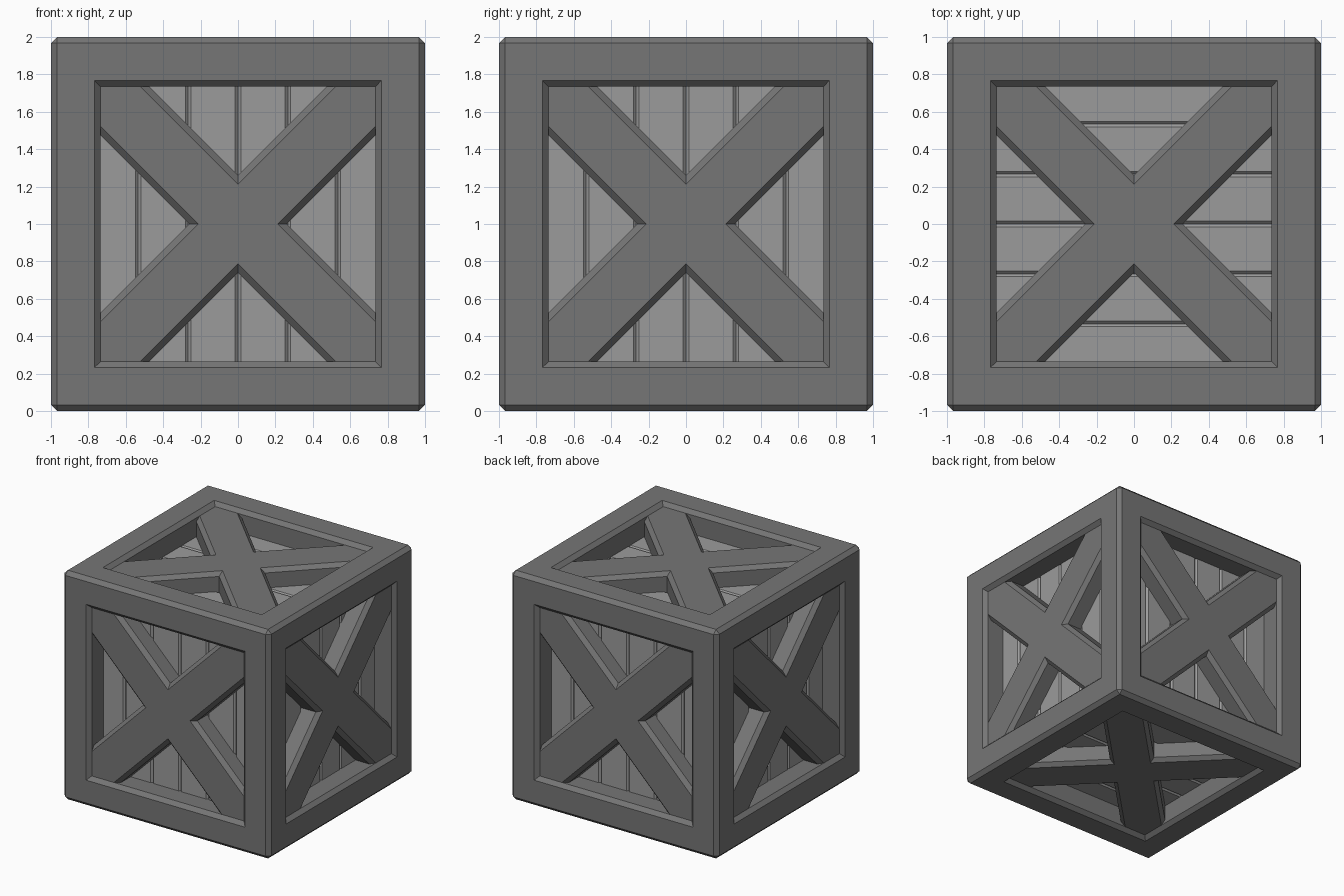
import bpy, bmesh
from math import pi
from mathutils import Matrix, Vector

if "Cube" in bpy.data.objects:
    bpy.data.objects.remove(bpy.data.objects["Cube"])

CH = 0.033       # chamfer used on all timber
OPEN = 0.735     # half width of each panel opening
DEPTH = 0.197    # how far the planks sit behind the outer face
PITCH = 0.267    # plank spacing
GROOVE = 0.015   # plank edge chamfer


def material(name, v):
    m = bpy.data.materials.new(name)
    m.diffuse_color = (v, v, v, 1)
    m.use_nodes = True
    m.node_tree.nodes["Principled BSDF"].inputs["Base Color"].default_value = m.diffuse_color
    return m


DARK, LIGHT = material("dark_grey", 0.18), material("light_grey", 0.33)


def finish(bm, name, mat, matrix=Matrix()):
    bm.transform(Matrix.Translation((0, 0, 1)) @ matrix)
    bmesh.ops.recalc_face_normals(bm, faces=bm.faces)
    me = bpy.data.meshes.new(name)
    bm.to_mesh(me)
    bm.free()
    me.materials.append(mat)
    bpy.context.collection.objects.link(bpy.data.objects.new(name, me))


def frame():
    # chamfered cube with a stepped recess sunk in each of its six sides
    bm = bmesh.new()
    bmesh.ops.create_cube(bm, size=2)
    bmesh.ops.bevel(bm, geom=bm.edges[:], offset=CH, segments=1,
                    profile=0.5, affect='EDGES')
    bm.normal_update()
    sides = [f for f in bm.faces if f.calc_area() > 1]
    for thick, depth in ((1 - 2 * CH - OPEN, 0), (CH, -CH),
                         (0, CH - DEPTH - GROOVE)):
        bmesh.ops.inset_individual(bm, faces=sides, thickness=thick,
                                   depth=depth, use_even_offset=True)
        bm.normal_update()
    finish(bm, "frame", DARK)


def brace(name, matrix):
    # cross outline, extruded outwards, then chamfered with an inset
    bm = bmesh.new()
    w, r = 0.184, 1.1
    turn = Matrix.Rotation(pi / 4, 3, 'Z')
    pts = []
    for k in range(4):
        rot = turn @ Matrix.Rotation(k * pi / 2, 3, 'Z')
        pts += [rot @ Vector((x, y, 1 - DEPTH - 0.01))
                for x, y in ((r, -w), (r, w), (w, w))]
    face = bm.faces.new([bm.verts.new(p) for p in pts])
    bm.normal_update()
    ext = bmesh.ops.extrude_face_region(bm, geom=[face])["geom"]
    top = [g for g in ext if isinstance(g, bmesh.types.BMFace)]
    bmesh.ops.translate(bm, vec=(0, 0, DEPTH + 0.01 - 2 * CH),
                        verts=top[0].verts[:])
    bm.normal_update()
    bmesh.ops.inset_individual(bm, faces=top, thickness=CH, depth=CH,
                               use_even_offset=True)
    finish(bm, name, DARK, matrix)


def planks(name, matrix):
    # six boards with chamfered long edges, running along local y
    bm = bmesh.new()
    h, low, top = PITCH / 2, 1 - DEPTH - 0.03, 1 - DEPTH
    profile = ((-h, low), (h, low), (h, top - GROOVE), (h - GROOVE, top),
               (GROOVE - h, top), (-h, top - GROOVE))
    for i in range(6):
        cx = (i - 2.5) * PITCH
        f = bm.faces.new([bm.verts.new((cx + x, -0.75, z)) for x, z in profile])
        ext = bmesh.ops.extrude_face_region(bm, geom=[f])["geom"]
        bmesh.ops.translate(bm, vec=(0, 1.5, 0), verts=[
            g for g in ext if isinstance(g, bmesh.types.BMVert)])
    finish(bm, name, LIGHT, matrix)


def R(angle, axis):
    return Matrix.Rotation(angle, 4, axis)


# local +z points out of each side of the crate
upright = R(pi / 2, 'X')
SIDES = {
    "front": upright,
    "right": R(pi / 2, 'Z') @ upright,
    "back": R(pi, 'Z') @ upright,
    "left": R(-pi / 2, 'Z') @ upright,
    "top": R(pi / 2, 'Z'),
    "bottom": R(pi, 'X') @ R(pi / 2, 'Z'),
}

frame()
for side, m in SIDES.items():
    brace(side + "_cross_brace", m)
    planks(side + "_planks", m)
